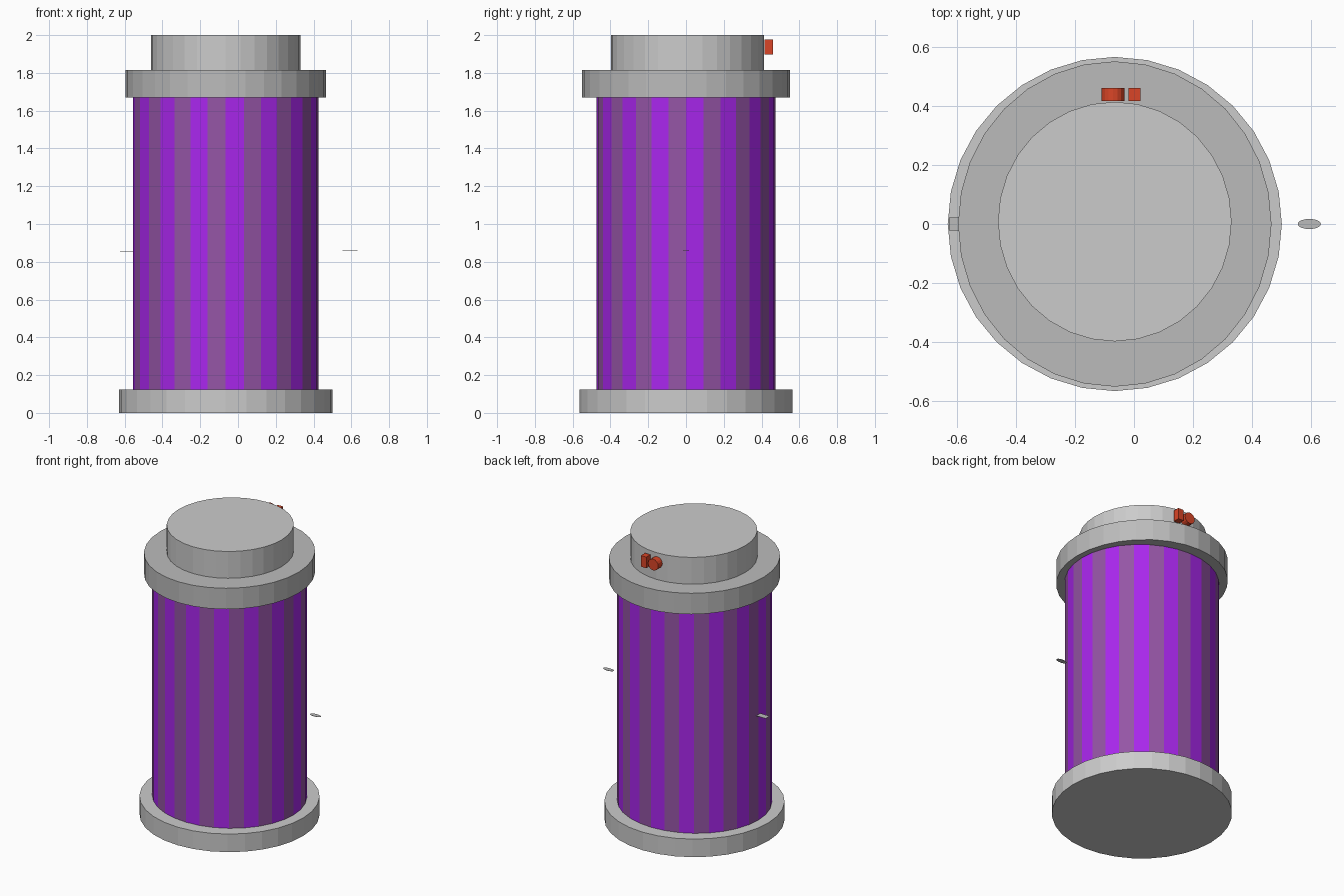
import bpy, bmesh
from math import pi
from mathutils import Matrix

if "Cube" in bpy.data.objects:
    bpy.data.objects.remove(bpy.data.objects["Cube"])

CX = -0.065   # axis of the canister
SIDES = 32


def material(name, rgb):
    m = bpy.data.materials.new(name)
    m.diffuse_color = (*rgb, 1)
    m.use_nodes = True
    m.node_tree.nodes["Principled BSDF"].inputs["Base Color"].default_value = m.diffuse_color
    return m


bright = material("bright_purple", (0.40, 0.02, 0.85))
dull = material("dull_purple", (0.30, 0.09, 0.38))
red = material("red", (0.70, 0.06, 0.02))
mid_grey = material("mid_grey", (0.50, 0.50, 0.50))


def finish(name, bm, mats=()):
    me = bpy.data.meshes.new(name)
    bm.to_mesh(me)
    bm.free()
    for m in mats:
        me.materials.append(m)
    ob = bpy.data.objects.new(name, me)
    bpy.context.collection.objects.link(ob)
    return ob


def drum(name, rx, ry, z0, z1, mats=(), cy=0.0):
    """Upright faceted cylinder with elliptical radii."""
    bm = bmesh.new()
    rings = []
    unit = [Matrix.Rotation(2 * pi * i / SIDES, 3, 'Z').col[0] for i in range(SIDES)]
    for z in (z0, z1):
        rings.append([bm.verts.new((CX + rx * u.x, cy + ry * u.y, z)) for u in unit])
    low, high = rings
    for i in range(SIDES):
        j = (i + 1) % SIDES
        f = bm.faces.new((low[i], low[j], high[j], high[i]))
        f.material_index = i % 2 if len(mats) > 1 else 0
    bm.faces.new(low[::-1])
    bm.faces.new(high)
    return finish(name, bm, mats)


# Stacked drums; the body facets alternate in colour
drum("base", 0.565, 0.565, 0.0, 0.125)
drum("striped_body", 0.49, 0.475, 0.125, 1.67, (bright, dull))
drum("collar", 0.53, 0.55, 1.67, 1.815, (mid_grey,))
drum("top_cap", 0.395, 0.405, 1.815, 2.0, cy=0.008)

# Red round button on the back of the cap
bm = bmesh.new()
bmesh.ops.create_cone(bm, cap_ends=True, segments=16, radius1=0.039, radius2=0.039,
                      depth=0.045,
                      matrix=Matrix.Translation((-0.071, 0.438, 1.937)) @ Matrix.Rotation(pi / 2, 4, 'X'))
finish("round_button", bm, (red,))

# Red block switch beside it
bm = bmesh.new()
bmesh.ops.create_cube(bm, size=1, matrix=Matrix.Translation((0.002, 0.438, 1.937))
                      @ Matrix.Diagonal((0.041, 0.045, 0.077, 1)))
finish("block_switch", bm, (red,))

# Thin flat tab on the left side
bm = bmesh.new()
bmesh.ops.create_cube(bm, size=1, matrix=Matrix.Translation((-0.587, 0, 0.853))
                      @ Matrix.Diagonal((0.076, 0.044, 0.002, 1)))
finish("side_tab", bm, (mid_grey,))

# Thin oval plate standing off the right side
bm = bmesh.new()
bmesh.ops.create_cone(bm, cap_ends=True, segments=32, radius1=1, radius2=1, depth=1,
                      matrix=Matrix.Translation((0.593, 0, 0.859))
                      @ Matrix.Diagonal((0.039, 0.017, 0.002, 1)))
finish("oval_plate", bm, (mid_grey,))
